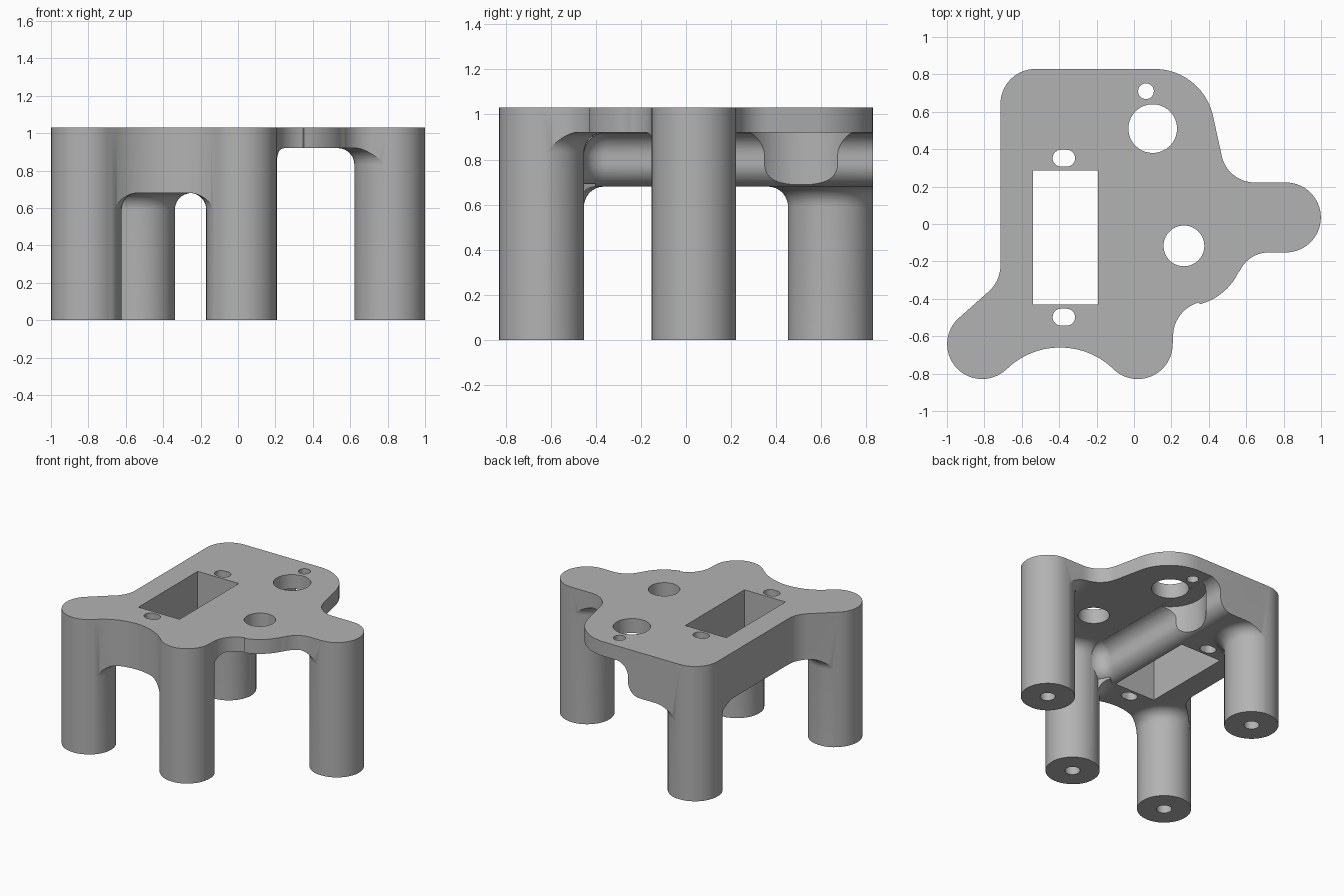
import bpy, bmesh, math
from math import sin, cos, radians

cube = bpy.data.objects.get("Cube")
if cube:
    bpy.data.objects.remove(cube, do_unlink=True)

TOP, PLATE, BLOCK = 1.03, 0.92, 0.68       # key heights
R = 0.187                                  # leg radius
BACK, SIDE, FRONT, CORNER = (-.527, .642), (.812, .035), (.02, -.642), (-.812, -.642)
WALL, FILLET = -0.09, 0.1                  # inner side of the deep block


def arc(c, r, a0, a1):
    n = max(3, int(abs(a1 - a0) / 6))
    angles = [radians(a0 + (a1 - a0) * i / n) for i in range(n + 1)]
    return [(c[0] + r * cos(a), c[1] + r * sin(a)) for a in angles]


def loft(name, layers):
    """Closed solid through (z, outline) layers with equal point counts."""
    bm = bmesh.new()
    rings = [[bm.verts.new((x, y, z)) for x, y in pts] for z, pts in layers]
    n = len(rings[0])
    for a, b in zip(rings, rings[1:]):
        for i in range(n):
            j = (i + 1) % n
            bm.faces.new((a[i], a[j], b[j], b[i]))
    bm.faces.new(rings[0])
    bm.faces.new(rings[-1])
    bmesh.ops.recalc_face_normals(bm, faces=bm.faces)
    mesh = bpy.data.meshes.new(name)
    bm.to_mesh(mesh)
    bm.free()
    obj = bpy.data.objects.new(name, mesh)
    bpy.context.collection.objects.link(obj)
    obj.hide_render = True
    return obj


def prism(name, pts, z0, z1):
    return loft(name, [(z0, pts), (z1, pts)])


def disc(c, r):
    return arc(c, r, 0, 360)[:-1]


def rect(x0, x1, y0, y1):
    return [(x0, y0), (x1, y0), (x1, y1), (x0, y1)]


def flare(name, c, z, a0=None, a1=None):
    """Rounded transition from a leg into the surface above it."""
    f = 0.088
    layers = []
    for i in range(11):
        t = radians(9 * i)
        r = R + 0.003 + f * (1 - cos(t))
        pts = disc(c, r) if a0 is None else arc(c, r, a0, a1) + [c]
        layers.append((z - f + f * sin(t), pts))
    layers.append((z + 0.015, layers[-1][1]))
    return loft(name, layers)


# Outer contour of the whole bracket, clockwise
contour = (arc(BACK, R, 180, 90) + arc((.11, .509), .32, 90, 14)
           + arc((.645, .402), .18, 194, 270) + arc(SIDE, R, 90, -90)
           + arc((.72, -.322), .17, 90, 155) + arc((.27, -.12), .32, -25, -75)
           + arc((.396, -.60), R, 105, 180) + arc(FRONT, R, 0, -134)
           + arc((-.395, -1.07), .41, 46, 134) + arc(CORNER, R, -46, -226)
           + arc((-.904, -.22), .19, -45, 0))


# Deep block: inner side is rounded below and filleted into the plate above
def block_section(d):
    bend = arc((WALL + FILLET, -.353), FILLET - d, 180, 268)
    return [(-1.2, .95), (WALL + d, .95)] + bend + [(.02, -.64), (0, -.95), (-1.2, -.95)]


steps = [radians(9 * i) for i in range(11)]
block_layers = [(BLOCK + FILLET * (1 - cos(t)), block_section(FILLET * (sin(t) - 1))) for t in steps]
block_layers += [(PLATE - FILLET + FILLET * sin(t), block_section(FILLET * (1 - cos(t))))
                 for t in steps[:-1]]
block_layers.append((PLATE + .01, block_layers[-1][1]))

# Solid parts
body = prism("bracket", rect(-1.3, 1.3, -1.3, 1.3), PLATE, TOP + .05)
solids = [loft("deep_block", block_layers)]
for c in (BACK, SIDE, FRONT, CORNER):
    solids.append(prism("leg", disc(c, R + .003), 0, PLATE + .03))
solids += [flare("back_flare", BACK, BLOCK), flare("corner_flare", CORNER, BLOCK),
           flare("front_block_flare", FRONT, BLOCK, 120, 240),
           flare("side_flare", SIDE, PLATE), flare("front_flare", FRONT, PLATE)]

# Openings
cutters = [prism("clearance_flute", disc((.1, .51), .25), .4, PLATE - .001),
           prism("rectangular_opening", rect(-.54, -.193, -.43, .285), .3, 1.2),
           prism("large_hole", disc((.1, .51), .13), .3, 1.2),
           prism("middle_hole", disc((.267, -.117), .109), .3, 1.2),
           prism("small_hole", disc((.064, .71), .042), .3, 1.2)]
for y in (.352, -.498):
    slot = arc((-.36, y), .045, -90, 90) + arc((-.39, y), .045, 90, 270)
    cutters.append(prism("screw_slot", slot, .3, 1.2))
for c in (BACK, SIDE, FRONT, CORNER):
    cutters.append(prism("leg_bore", disc(c, .053), -.1, .5))

# Combine, trim to the contour, then cut
trim = prism("contour_trim", contour, -.05, TOP)
operations = ([(o, 'UNION') for o in solids] + [(trim, 'INTERSECT')]
              + [(o, 'DIFFERENCE') for o in cutters])
for helper, op in operations:
    mod = body.modifiers.new(helper.name, 'BOOLEAN')
    mod.operation, mod.solver, mod.object = op, 'EXACT', helper
bpy.context.view_layer.update()
result = bpy.data.meshes.new_from_object(body.evaluated_get(bpy.context.evaluated_depsgraph_get()))
body.modifiers.clear()
body.data = result
body.hide_render = False
for helper, _ in operations:
    bpy.data.objects.remove(helper, do_unlink=True)

# Colour
grey = bpy.data.materials.new("plain_grey")
grey.use_nodes = True
grey.diffuse_color = (.45, .45, .45, 1)
grey.node_tree.nodes["Principled BSDF"].inputs["Base Color"].default_value = (.45, .45, .45, 1)
body.data.materials.clear()
body.data.materials.append(grey)
for face in body.data.polygons:
    face.material_index = 0

# Smooth curved walls, keep edges crisp
bpy.ops.object.select_all(action='DESELECT')
body.select_set(True)
bpy.context.view_layer.objects.active = body
bpy.ops.object.shade_smooth_by_angle(angle=radians(25))
